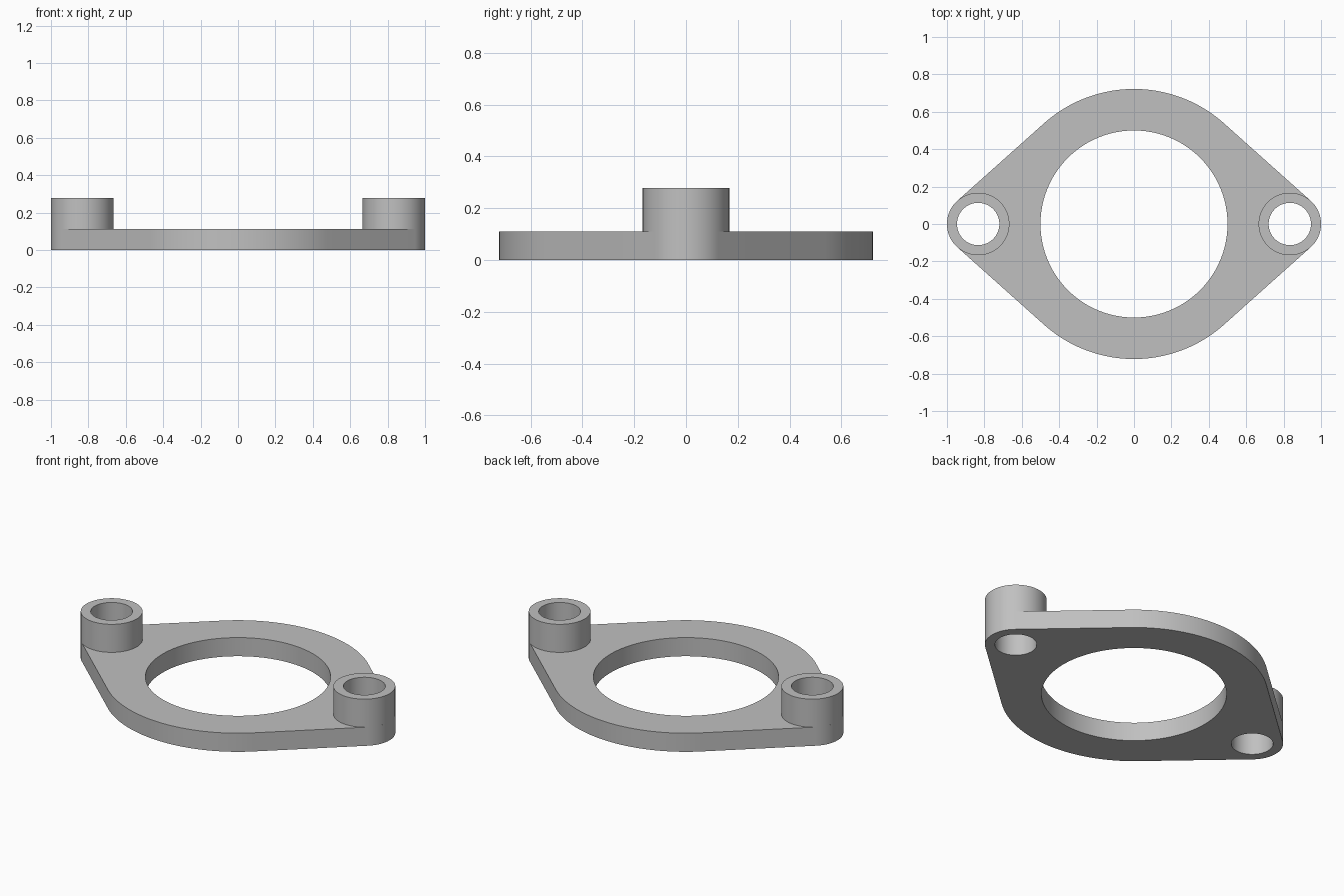
import bpy
import bmesh
from math import acos, cos, sin, pi, radians

if "Cube" in bpy.data.objects:
    bpy.data.objects.remove(bpy.data.objects["Cube"], do_unlink=True)

PLATE_R, BORE_R = 0.722, 0.5
BOSS_R, HOLE_R, BOSS_X = 0.167, 0.113, 0.833
PLATE_TOP, BOSS_TOP = 0.111, 0.278
SEGMENTS = 96

grey = bpy.data.materials.new("light grey")
grey.use_nodes = True
colour = (0.53, 0.53, 0.53, 1)
grey.diffuse_color = colour
grey.node_tree.nodes["Principled BSDF"].inputs["Base Color"].default_value = colour


def arc(cx, radius, start, end, steps):
    return [(cx + radius * cos(start + (end - start) * i / steps),
             radius * sin(start + (end - start) * i / steps))
            for i in range(steps + 1)]


def circle(cx, radius):
    return arc(cx, radius, 0, 2 * pi, SEGMENTS)[:-1]


def extrude_profile(name, loops, bottom, top):
    """Fill an outline with its holes and extrude it upwards."""
    bm = bmesh.new()
    edges = []
    for loop in loops:
        verts = [bm.verts.new((x, y, bottom)) for x, y in loop]
        edges += [bm.edges.new((v, verts[i - 1])) for i, v in enumerate(verts)]
    bmesh.ops.triangle_fill(bm, edges=edges, use_beauty=True, normal=(0, 0, 1))
    result = bmesh.ops.extrude_face_region(bm, geom=bm.faces[:], use_keep_orig=True)
    moved = [g for g in result["geom"] if isinstance(g, bmesh.types.BMVert)]
    bmesh.ops.translate(bm, verts=moved, vec=(0, 0, top - bottom))
    bmesh.ops.recalc_face_normals(bm, faces=bm.faces[:])
    mesh = bpy.data.meshes.new(name)
    bm.to_mesh(mesh)
    bm.free()
    mesh.materials.append(grey)
    mesh.shade_smooth()
    mesh.set_sharp_from_angle(angle=radians(30))
    obj = bpy.data.objects.new(name, mesh)
    bpy.context.collection.objects.link(obj)
    return obj


# Flange plate: round body joined to both ears by tangent lines
t = acos((PLATE_R - BOSS_R) / BOSS_X)
outline = (arc(BOSS_X, BOSS_R, -t, t, 24)
           + arc(0, PLATE_R, t, pi - t, 48)
           + arc(-BOSS_X, BOSS_R, pi - t, pi + t, 24)
           + arc(0, PLATE_R, pi + t, 2 * pi - t, 48))
extrude_profile("flange_plate",
                [outline, circle(0, BORE_R), circle(BOSS_X, HOLE_R), circle(-BOSS_X, HOLE_R)],
                0, PLATE_TOP)

# Hollow bosses standing on the ears
for name, x in (("left_boss", BOSS_X), ("right_boss", -BOSS_X)):
    extrude_profile(name, [circle(x, BOSS_R), circle(x, HOLE_R)], PLATE_TOP, BOSS_TOP)
